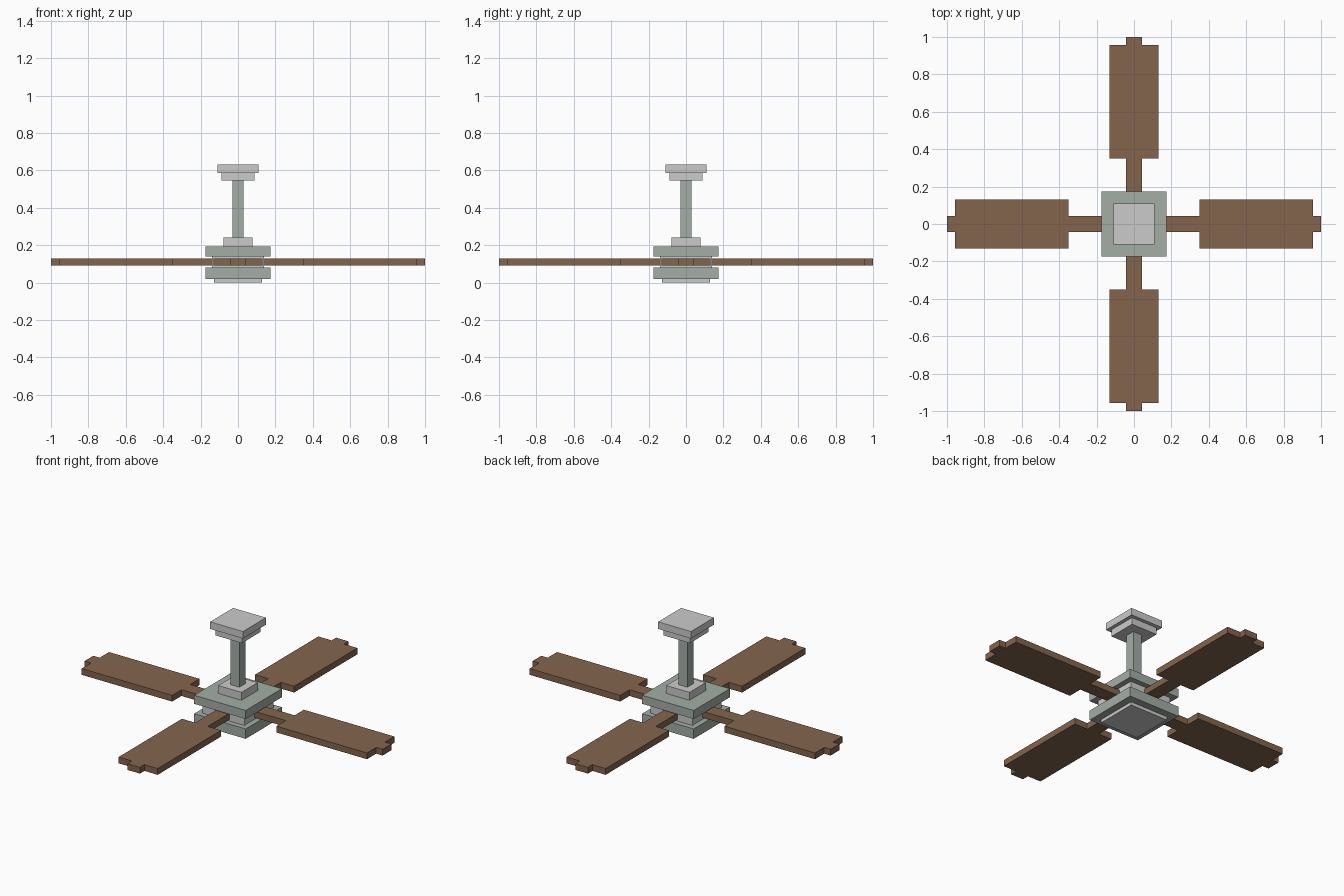
import bpy, bmesh
from math import pi
from mathutils import Matrix

if "Cube" in bpy.data.objects:
    bpy.data.objects.remove(bpy.data.objects["Cube"])


def material(name, rgb):
    m = bpy.data.materials.new(name)
    m.diffuse_color = (*rgb, 1)
    m.use_nodes = True
    m.node_tree.nodes["Principled BSDF"].inputs["Base Color"].default_value = m.diffuse_color
    return m


WOOD = material("wood", (0.23, 0.13, 0.075))
METAL = material("green_grey_metal", (0.37, 0.42, 0.38))


def prism(name, outline, z0, z1, mat=None):
    """Extrude a flat outline from z0 up to z1."""
    bm = bmesh.new()
    face = bm.faces.new([bm.verts.new((x, y, z0)) for x, y in outline])
    ext = bmesh.ops.extrude_face_region(bm, geom=[face])
    top = [v for v in ext["geom"] if isinstance(v, bmesh.types.BMVert)]
    bmesh.ops.translate(bm, vec=(0, 0, z1 - z0), verts=top)
    bmesh.ops.recalc_face_normals(bm, faces=bm.faces)
    mesh = bpy.data.meshes.new(name)
    bm.to_mesh(mesh)
    bm.free()
    if mat:
        mesh.materials.append(mat)
    ob = bpy.data.objects.new(name, mesh)
    bpy.context.collection.objects.link(ob)
    return ob


def square(r):
    return [(-r, -r), (r, -r), (r, r), (-r, r)]


# Stack of square slabs from bottom cap to ceiling mount
for name, r, z0, z1, mat in [
    ("bottom_cap", 0.128, 0.0, 0.02, None),
    ("lower_housing", 0.173, 0.02, 0.08, METAL),
    ("motor_core", 0.14, 0.08, 0.14, None),
    ("upper_housing", 0.173, 0.14, 0.192, METAL),
    ("rod_collar", 0.078, 0.192, 0.24, None),
    ("down_rod", 0.03, 0.24, 0.545, METAL),
    ("canopy_lower", 0.088, 0.545, 0.587, None),
    ("canopy_upper", 0.11, 0.587, 0.63, None),
]:
    prism(name, square(r), z0, z1, mat)

# Four blades: narrow arm, wide paddle, stepped tip
half = [(0.1, 0.042), (0.35, 0.042), (0.35, 0.131),
        (0.957, 0.131), (0.957, 0.042), (1.0, 0.042)]
outline = [(x, -y) for x, y in half] + half[::-1]
for i in range(4):
    blade = prism(f"blade_{i + 1}", outline, 0.09, 0.128, WOOD)
    blade.data.transform(Matrix.Rotation(i * pi / 2, 4, "Z"))
